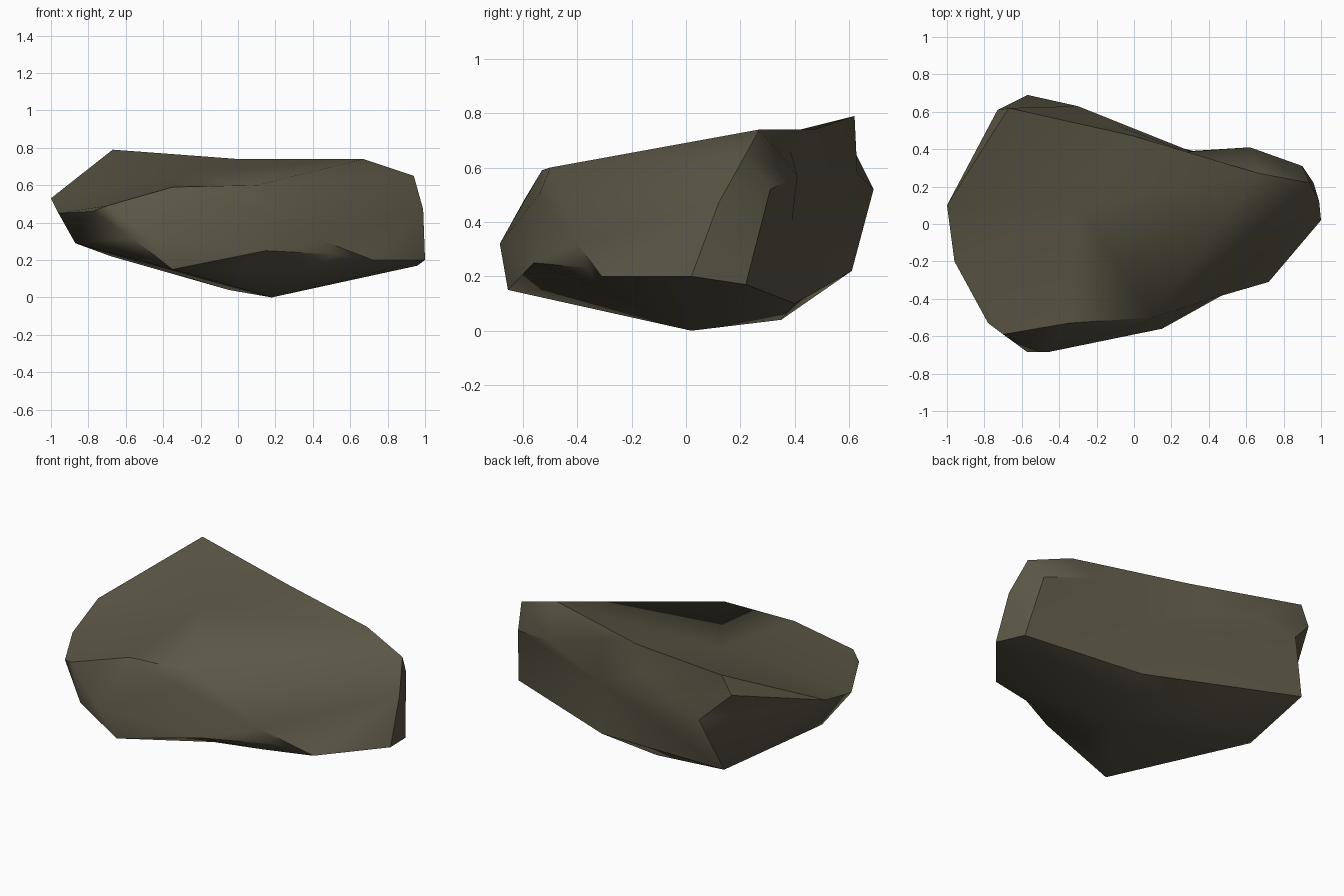
import bpy, bmesh
from mathutils import Vector

if "Cube" in bpy.data.objects:
    bpy.data.objects.remove(bpy.data.objects["Cube"])

# Corner points of the boulder, grouped by region
TOP = [(-.67, .62, .79), (0, .47, .74), (.28, .385, .66), (.67, .27, .74), (.1, -.5, .6),
       (-.35, -.53, .59), (-.7, -.59, .49), (-1, .1, .53), (-.73, .61, .68), (-.3, .1, .66)]
FRONT = [(-.57, -.685, .32), (-.46, -.685, .32), (-.35, -.655, .15), (.15, -.56, .25),
         (.41, -.4, .32), (.51, -.36, .23), (.72, -.31, .2), (.03, -.54, .5)]
SIDES = [(1, .02, .2), (.99, .12, .47), (.94, .22, .65), (.9, .31, .52), (.96, .22, .17),
         (-.96, -.2, .45), (-.83, -.32, .42), (-.78, -.53, .46), (-.87, -.05, .29)]
BACK = [(.62, .41, .57), (.3, .39, .4), (-.1, .53, .6), (-.3, .63, .58),
        (-.57, .69, .52), (-.68, .61, .22), (.28, .4, .1)]
BOTTOM = [(.18, .02, 0), (-.05, .35, .04), (.4, -.33, .16), (0, -.42, .15)]

# Skin the points: hull them on an ellipsoid, then return each to its true place
centre, radii = Vector((0, 0, .4)), Vector((1, .68, .45))
bm = bmesh.new()
home = {}
for p in TOP + FRONT + SIDES + BACK + BOTTOM:
    d = Vector(p) - centre
    v = bm.verts.new(Vector([d[i] / radii[i] for i in range(3)]).normalized())
    home[v] = Vector(p)
bmesh.ops.convex_hull(bm, input=bm.verts[:])
for v, p in home.items():
    v.co = p
bmesh.ops.recalc_face_normals(bm, faces=bm.faces[:])
mesh = bpy.data.meshes.new("boulder")
bm.to_mesh(mesh)
bm.free()

# Single stone colour
stone = bpy.data.materials.new("olive grey stone")
stone.diffuse_color = (.105, .095, .062, 1)
stone.use_nodes = True
stone.node_tree.nodes["Principled BSDF"].inputs["Base Color"].default_value = stone.diffuse_color
mesh.materials.append(stone)

boulder = bpy.data.objects.new("boulder", mesh)
bpy.context.collection.objects.link(boulder)
bpy.context.view_layer.objects.active = boulder
boulder.select_set(True)
bpy.ops.object.shade_smooth_by_angle(angle=.9)
